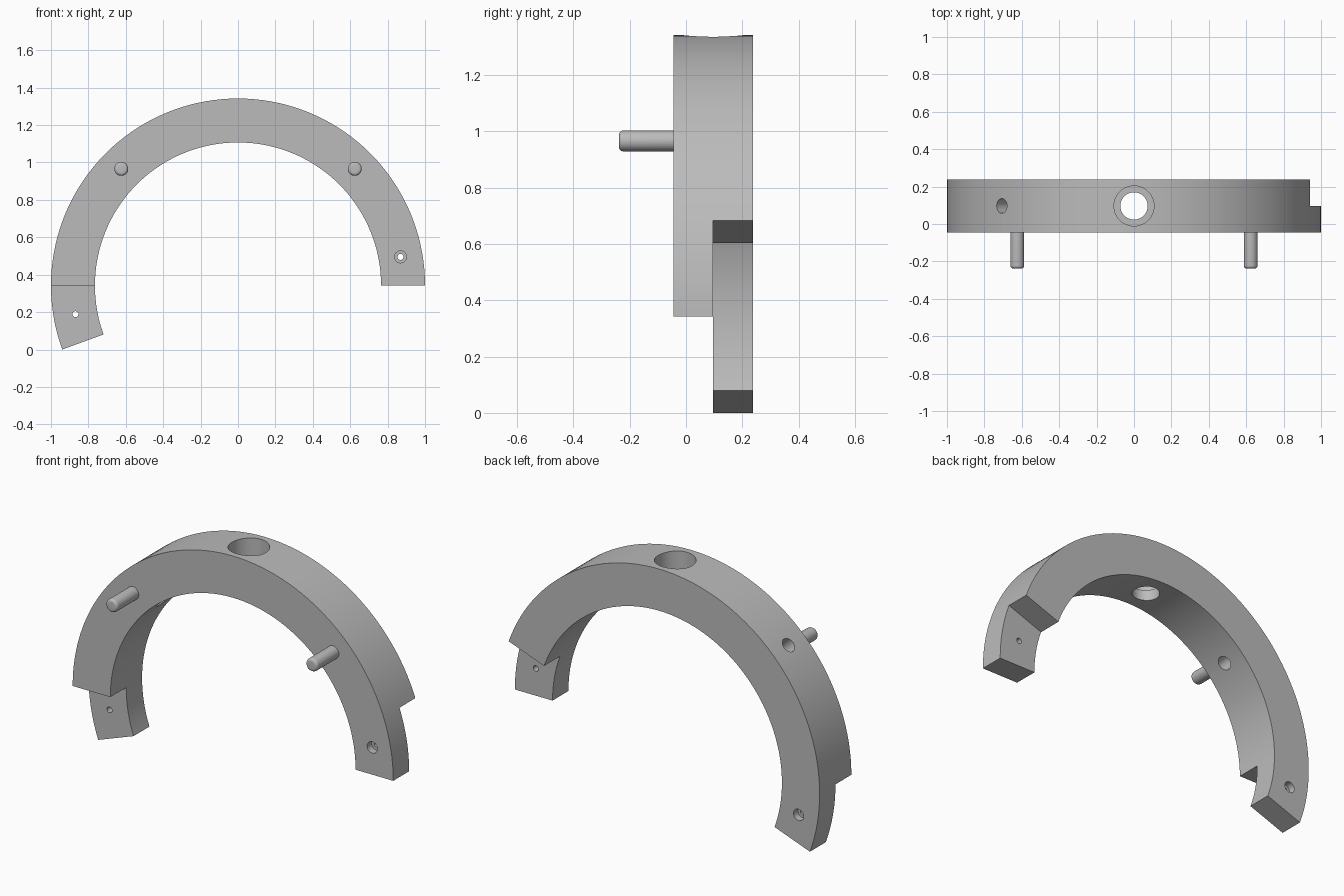
import bpy, bmesh
from math import sin, cos, radians, pi
from mathutils import Vector

default = bpy.data.objects.get("Cube")
if default:
    bpy.data.objects.remove(default, do_unlink=True)

OUTER, INNER, AXIS_Z = 1.0, 0.765, 0.342
MID = (OUTER + INNER) / 2
FRONT, SPLIT, BACK = -0.045, 0.0965, 0.238
STEP = 2.5

grey = bpy.data.materials.new("plain grey")
grey.use_nodes = True
colour = (0.5, 0.5, 0.5, 1)
grey.diffuse_color = colour
grey.node_tree.nodes["Principled BSDF"].inputs["Base Color"].default_value = colour


def polar(radius, angle, y):
    a = radians(angle)
    return Vector((radius * cos(a), y, AXIS_Z + radius * sin(a)))


def finish(name, bm):
    bmesh.ops.recalc_face_normals(bm, faces=bm.faces[:])
    mesh = bpy.data.meshes.new(name)
    bm.to_mesh(mesh)
    bm.free()
    mesh.materials.append(grey)
    obj = bpy.data.objects.new(name, mesh)
    bpy.context.collection.objects.link(obj)
    return obj


def select_only(obj):
    bpy.ops.object.select_all(action="DESELECT")
    obj.select_set(True)
    bpy.context.view_layer.objects.active = obj


def turned(name, origin, direction, profile, sides=48):
    """Closed turned solid; profile is (radius, distance along direction)."""
    bm = bmesh.new()
    turn = Vector(direction).to_track_quat("Z", "Y")
    rings = []
    for radius, dist in profile:
        rings.append([bm.verts.new(Vector(origin) + turn @ Vector(
            (radius * cos(2 * pi * i / sides), radius * sin(2 * pi * i / sides), dist)))
            for i in range(sides)])
    for low, high in zip(rings, rings[1:]):
        for i in range(sides):
            j = (i + 1) % sides
            bm.faces.new((low[i], low[j], high[j], high[i]))
    bm.faces.new(rings[0])
    bm.faces.new(rings[-1])
    return finish(name, bm)


# Half ring: two layers, the back one shifted round to form lap joints
bm = bmesh.new()
verts, shell = {}, {}


def vert(key):
    if key not in verts:
        radius, index, y = key
        verts[key] = bm.verts.new(polar(radius, index * STEP, y))
    return verts[key]


for start, end, y0, y1 in ((0, 180, FRONT, SPLIT), (20, 200, SPLIT, BACK)):
    for i in range(int(start / STEP), int(end / STEP)):
        c = [(r, k, y) for y in (y0, y1)
             for r, k in ((INNER, i), (OUTER, i), (OUTER, i + 1), (INNER, i + 1))]
        quads = [c[:4], c[4:]] + [[c[n], c[(n + 1) % 4], c[(n + 1) % 4 + 4], c[n + 4]]
                                  for n in range(4)]
        for quad in quads:
            side = frozenset(quad)
            if side in shell:
                del shell[side]      # shared inner wall
            else:
                shell[side] = quad
for quad in shell.values():
    bm.faces.new([vert(key) for key in quad])
bmesh.ops.recalc_face_normals(bm, faces=bm.faces[:])
bmesh.ops.dissolve_limit(bm, angle_limit=radians(0.5), verts=bm.verts[:], edges=bm.edges[:])
ring = finish("half_ring", bm)

# Hole cutters
inward = -polar(1, 135, 0) + Vector((0, 0, AXIS_Z))
mid_y = (FRONT + BACK) / 2
cutters = [
    turned("crown_hole_cutter", (0, mid_y, AXIS_Z + OUTER + 0.1), (0, 0, -1),
           [(0.107, 0), (0.107, 0.275), (0.073, 0.275), (0.073, 0.5)]),
    turned("side_hole_cutter", polar(OUTER + 0.1, 135, mid_y), inward,
           [(0.039, 0), (0.039, 0.5)]),
    turned("left_screw_cutter", polar(MID, 10, FRONT - 0.1), (0, 1, 0),
           [(0.032, 0), (0.032, 0.14), (0.016, 0.14), (0.016, 0.3)]),
    turned("right_screw_cutter", polar(MID, 190, BACK + 0.1), (0, -1, 0),
           [(0.032, 0), (0.032, 0.14), (0.016, 0.14), (0.016, 0.3)]),
]
select_only(ring)
for cutter in cutters:
    cutter.hide_render = True
    mod = ring.modifiers.new("hole", "BOOLEAN")
    mod.operation = "DIFFERENCE"
    mod.solver = "EXACT"
    mod.object = cutter
    bpy.ops.object.modifier_apply(modifier=mod.name)
for cutter in cutters:
    bpy.data.objects.remove(cutter, do_unlink=True)

# Locating pins with rounded tips
R, F = 0.037, 0.015
length = FRONT + BACK
tip = [(R - F + F * cos(a), length - F + F * sin(a))
       for a in (radians(d) for d in range(0, 91, 15))]
pins = [turned(name, polar(MID, angle, FRONT), (0, -1, 0), [(R, -0.02)] + tip)
        for name, angle in (("left_pin", 45), ("right_pin", 135))]

for obj in [ring] + pins:
    select_only(obj)
    bpy.ops.object.shade_smooth_by_angle(angle=radians(25))
